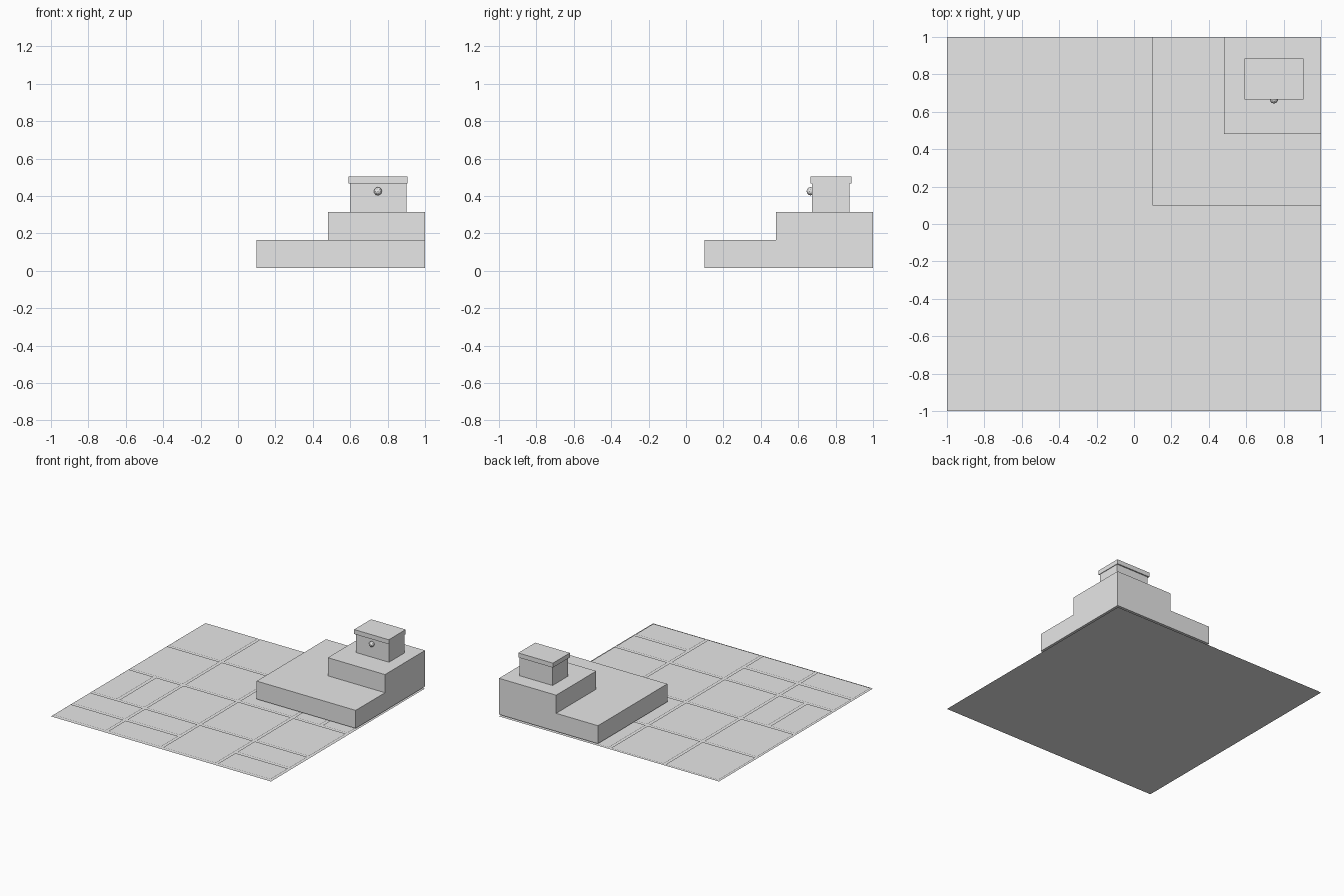
import bpy
import bmesh
from mathutils import Matrix, Vector

cube = bpy.data.objects.get("Cube")
if cube:
    bpy.data.objects.remove(cube, do_unlink=True)

GREY = (0.8, 0.8, 0.8, 1)
stone = bpy.data.materials.new("stone_grey")
stone.use_nodes = True
stone.diffuse_color = GREY
stone.node_tree.nodes["Principled BSDF"].inputs["Base Color"].default_value = GREY


def finish(name, bm):
    mesh = bpy.data.meshes.new(name)
    bm.to_mesh(mesh)
    bm.free()
    mesh.materials.append(stone)
    obj = bpy.data.objects.new(name, mesh)
    bpy.context.collection.objects.link(obj)
    return obj


def box(name, low, high):
    low, high = Vector(low), Vector(high)
    bm = bmesh.new()
    place = Matrix.Translation((low + high) / 2) @ Matrix.Diagonal((*(high - low), 1))
    bmesh.ops.create_cube(bm, size=1, matrix=place)
    return finish(name, bm)


def sheet(bm, x0, x1, y0, y1, z):
    corners = [(x0, y0, z), (x1, y0, z), (x1, y1, z), (x0, y1, z)]
    bm.faces.new([bm.verts.new(c) for c in corners])


# Flat ground sheet
bm = bmesh.new()
sheet(bm, -1, 1, -1, 1, 0)
finish("floor", bm)

# Paving: a four by four grid, some slabs split into halves
PITCH, SLAB, HALF, TILE_Z = 0.499, 0.477, 0.226, 0.008
SPLIT_X = {(0, 2), (3, 1)}           # (column from left, row from back)
SPLIT_Y = {(0, 3), (1, 3), (3, 3)}
bm = bmesh.new()
for col in range(4):
    for row in range(4):
        x0 = -0.99 + col * PITCH
        y1 = 0.992 - row * PITCH
        x1, y0 = x0 + SLAB, y1 - SLAB
        if (col, row) in SPLIT_X:
            sheet(bm, x0, x0 + HALF, y0, y1, TILE_Z)
            sheet(bm, x1 - HALF, x1, y0, y1, TILE_Z)
        elif (col, row) in SPLIT_Y:
            sheet(bm, x0, x1, y0, y0 + HALF, TILE_Z)
            sheet(bm, x0, x1, y1 - HALF, y1, TILE_Z)
        else:
            sheet(bm, x0, x1, y0, y1, TILE_Z)
finish("paving_slabs", bm)

# Corner platform in two tiers
box("lower_step", (0.1, 0.1, 0.016), (1, 1, 0.164))
box("upper_step", (0.48, 0.48, 0.164), (1, 1, 0.313))

# Chest with an overhanging lid and a round knob
box("chest_body", (0.6, 0.675, 0.313), (0.9, 0.875, 0.468))
box("chest_lid", (0.59, 0.665, 0.466), (0.905, 0.885, 0.503))
bm = bmesh.new()
bmesh.ops.create_icosphere(bm, subdivisions=2, radius=0.022,
                           matrix=Matrix.Translation((0.748, 0.666, 0.425)))
finish("chest_knob", bm)
